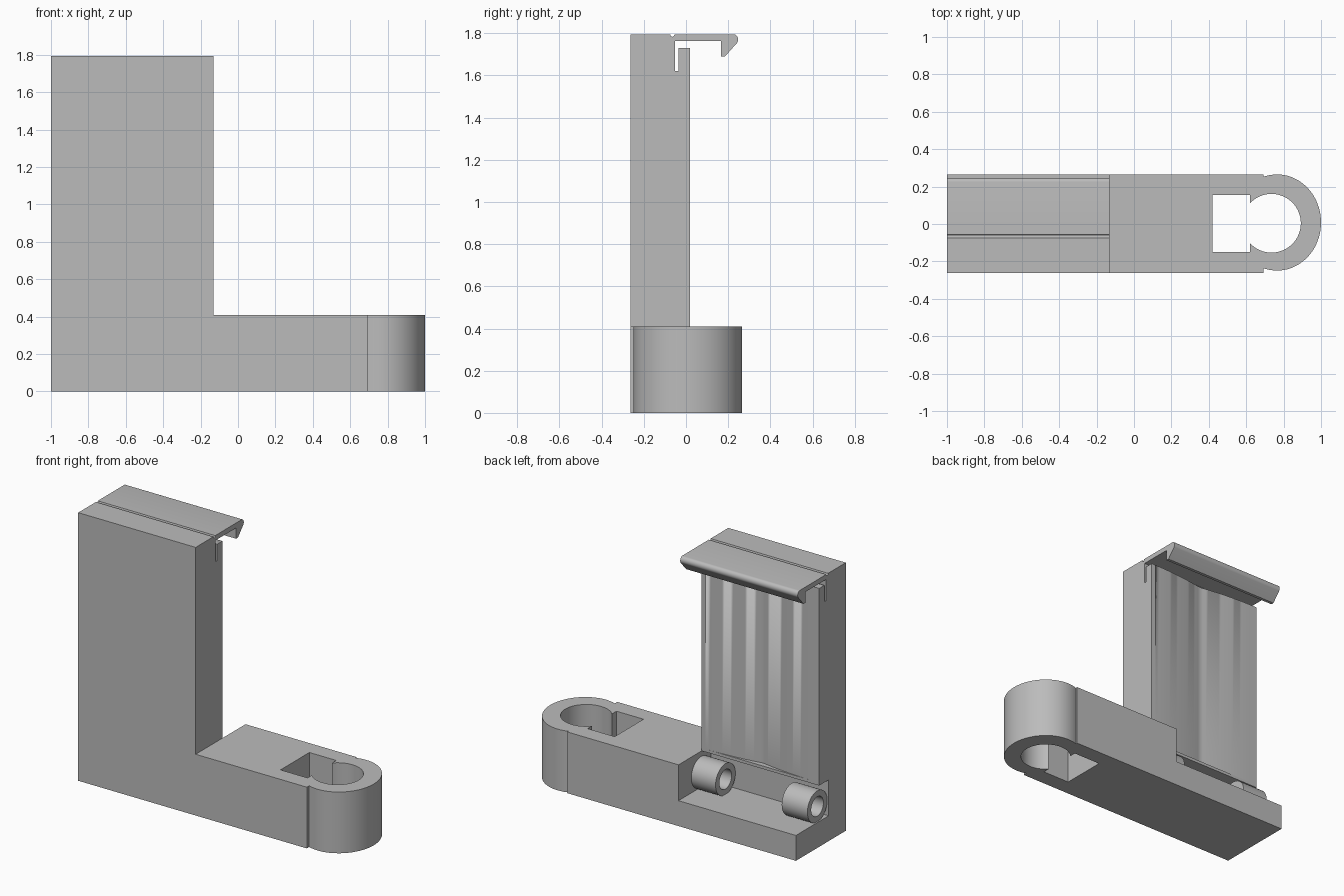
import bpy
from math import sin, cos, pi, radians, acos
from mathutils import Matrix

cube = bpy.data.objects.get("Cube")
if cube:
    bpy.data.objects.remove(cube, do_unlink=True)

grey = bpy.data.materials.new("plain_grey")
grey.use_nodes = True
colour = (0.5, 0.5, 0.5, 1)
grey.diffuse_color = colour
grey.node_tree.nodes["Principled BSDF"].inputs["Base Color"].default_value = colour

# Matrix taking a (y, z) outline extruded along its normal onto the x axis
ALONG_X = Matrix(((0, 0, 1, 0), (1, 0, 0, 0), (0, 1, 0, 0), (0, 0, 0, 1)))


def arc(cx, cy, rx, ry, start, end, steps):
    return [(cx + rx * cos(start + (end - start) * i / steps),
             cy + ry * sin(start + (end - start) * i / steps)) for i in range(steps + 1)]


def prism(name, outlines, low, high, turn=Matrix()):
    """Extrude closed outlines (later ones are holes) between low and high."""
    curve = bpy.data.curves.new(name, "CURVE")
    curve.dimensions = "2D"
    curve.fill_mode = "BOTH"
    curve.extrude = (high - low) / 2
    for points in outlines:
        spline = curve.splines.new("POLY")
        spline.points.add(len(points) - 1)
        for point, (u, v) in zip(spline.points, points):
            point.co = (u, v, 0, 1)
        spline.use_cyclic_u = True
    obj = bpy.data.objects.new(name, curve)
    bpy.context.collection.objects.link(obj)
    bpy.ops.object.select_all(action="DESELECT")
    obj.select_set(True)
    bpy.context.view_layer.objects.active = obj
    bpy.ops.object.convert(target="MESH")
    obj = bpy.context.object
    obj.data.transform(turn @ Matrix.Translation((0, 0, (low + high) / 2)))
    # Weld the caps to the sides
    bpy.ops.object.mode_set(mode="EDIT")
    bpy.ops.mesh.select_all(action="SELECT")
    bpy.ops.mesh.remove_doubles(threshold=0.0001)
    bpy.ops.mesh.normals_make_consistent(inside=False)
    bpy.ops.object.mode_set(mode="OBJECT")
    obj.data.materials.clear()
    obj.data.materials.append(grey)
    bpy.ops.object.shade_smooth_by_angle(angle=radians(30))
    return obj


LEFT, STEP = -1.0, -0.13
FRONT, BACK, WALL = -0.262, 0.265, 0.02

# Arm with a rounded end, pierced by a square opening joined to a round hole
nose_start = acos((0.693 - 0.765) / 0.235)
outer = [(STEP, BACK), (STEP, FRONT), (0.693, FRONT)]
outer += arc(0.765, 0.008, 0.235, 0.257, -nose_start, nose_start, 48)
outer += [(0.693, BACK)]
hole_start = acos(-0.115 / 0.157)
opening = [(0.42, 0.155), (0.42, -0.15), (0.62, -0.15)]
opening += arc(0.735, 0.004, 0.157, 0.157, -hole_start, hole_start, 48)
opening += [(0.62, 0.155)]
prism("arm", [outer, opening], 0, 0.41)

# Upright, foot and hooked top clip share one side profile
side = [(FRONT, 0), (BACK, 0), (BACK, 0.17), (-0.08, 0.17), (-0.08, 0.41), (WALL, 0.41),
        (WALL, 1.73), (-0.035, 1.73), (-0.035, 1.62), (-0.052, 1.62), (-0.052, 1.762),
        (0.165, 1.762), (0.165, 1.69), (0.185, 1.69)]
side += arc(0.225, 1.77, 0.022, 0.025, -pi / 4, pi / 2, 8)
side += [(-0.05, 1.795)]
side += arc(-0.065, 1.795, 0.01, 0.012, 0, -pi, 8)
side += [(FRONT, 1.795)]
upright = prism("upright", [side], LEFT, STEP, ALONG_X)

# Shallow groove down the back of the upright, swelling to either side
middle, reach, deep = -0.56, 0.4, 0.036
groove = [(middle + reach * i / 20, WALL - deep * (1 - abs(i) / 20) ** 2)
          for i in range(-20, 21)]
groove += [(middle + reach, WALL + 0.02), (middle - reach, WALL + 0.02)]
cutter = prism("groove_cutter", [groove], 0.43, 1.75)
cutter.hide_render = True
cut = upright.modifiers.new("groove", "BOOLEAN")
cut.operation = "DIFFERENCE"
cut.solver = "EXACT"
cut.object = cutter
bpy.context.view_layer.objects.active = upright
bpy.ops.object.modifier_apply(modifier=cut.name)
bpy.data.objects.remove(cutter, do_unlink=True)

# Pair of hinge tubes above the foot
for name, start in (("hinge_tube_left", -0.31), ("hinge_tube_right", -0.99)):
    rings = [arc(0.025, 0.27, r, r, 0, 2 * pi * 31 / 32, 31) for r in (0.105, 0.065)]
    prism(name, rings, start, start + 0.19, ALONG_X)
